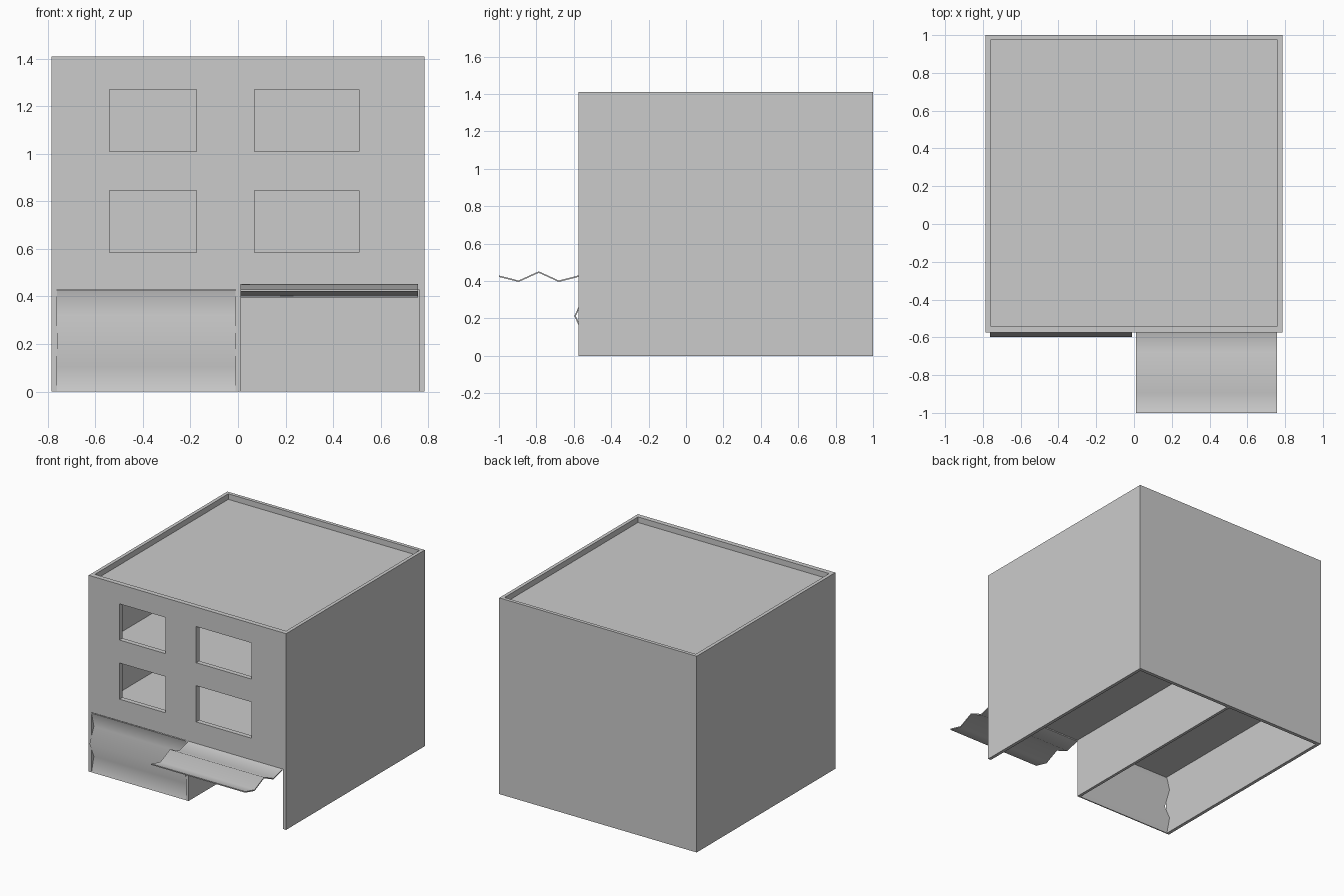
import bpy, bmesh, math
from mathutils import Vector

if "Cube" in bpy.data.objects:
    bpy.data.objects.remove(bpy.data.objects["Cube"])


def box(name, x, y, z):
    """Axis-aligned box from (min, max) ranges."""
    bm = bmesh.new()
    bmesh.ops.create_cube(bm, size=1)
    for v in bm.verts:
        v.co = Vector([r[0] if c < 0 else r[1] for c, r in zip(v.co, (x, y, z))])
    me = bpy.data.meshes.new(name)
    bm.to_mesh(me)
    bm.free()
    ob = bpy.data.objects.new(name, me)
    bpy.context.collection.objects.link(ob)
    return ob


def activate(ob):
    bpy.ops.object.select_all(action='DESELECT')
    ob.select_set(True)
    bpy.context.view_layer.objects.active = ob


def cut(target, x, y, z):
    """Subtract a box from the target."""
    cutter = box("cutter", x, y, z)
    cutter.hide_render = True
    mod = target.modifiers.new("cut", 'BOOLEAN')
    mod.operation = 'DIFFERENCE'
    mod.solver = 'EXACT'
    mod.object = cutter
    activate(target)
    bpy.ops.object.modifier_apply(modifier=mod.name)
    bpy.data.objects.remove(cutter)


def door(name, x0, x1, profile, thick):
    """Folded door panel: yz profile swept along x, given thickness by an offset vector."""
    bm = bmesh.new()
    rows = [[bm.verts.new((x, y, z)) for x in (x0, x1)] for y, z in profile]
    faces = [bm.faces.new((a[0], a[1], b[1], b[0])) for a, b in zip(rows, rows[1:])]
    ext = bmesh.ops.extrude_face_region(bm, geom=faces, use_keep_orig=True)
    bmesh.ops.translate(bm, vec=thick,
                        verts=[g for g in ext['geom'] if isinstance(g, bmesh.types.BMVert)])
    bmesh.ops.recalc_face_normals(bm, faces=bm.faces)
    me = bpy.data.meshes.new(name)
    bm.to_mesh(me)
    bm.free()
    ob = bpy.data.objects.new(name, me)
    bpy.context.collection.objects.link(ob)
    activate(ob)
    bpy.ops.object.shade_smooth_by_angle(angle=math.radians(60))


# Building block
building = box("building", (-.785, .785), (-.575, 1.0), (0, 1.41))

# Roof recess behind the parapet, and the two upper storeys
inner_x, inner_y = (-.76, .76), (-.54, .975)
cut(building, inner_x, inner_y, (1.37, 1.6))
for z in ((.455, .855), (.88, 1.345)):
    cut(building, inner_x, inner_y, z)

# Garage bays, open at the front and underneath
for x in ((-.762, -.01), (.01, .762)):
    cut(building, x, (-.8, .975), (-.3, .43))

# Windows
for x in ((-.54, -.175), (.07, .51)):
    for z in ((.585, .845), (1.01, 1.27)):
        cut(building, x, (-.8, -.5), z)

# Garage doors: distance from the hinge and fold height, closed on the left, raised on the right
folds = [(0, 0), (.105, -.027), (.212, .022), (.32, -.027), (.425, 0)]
door("closed_door", -.762, -.01, [(-.575 - h, .425 - d) for d, h in folds], (0.008, 0, 0) and (0, .008, 0))
door("open_door", .01, .758, [(-.575 - d, .43 + h) for d, h in folds], (0, 0, -.008))
